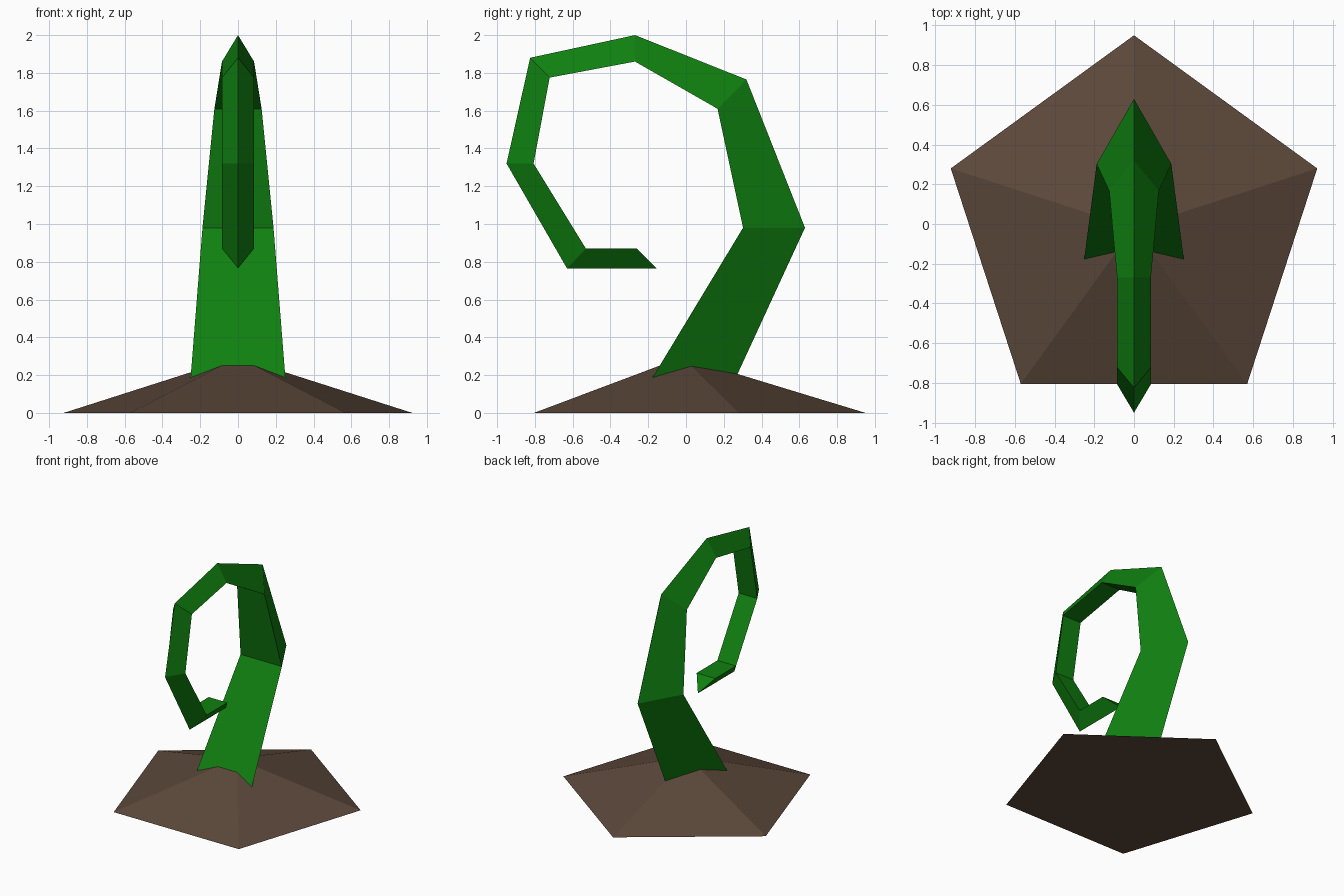
import bpy
import bmesh

if "Cube" in bpy.data.objects:
    bpy.data.objects.remove(bpy.data.objects["Cube"])


def material(name, rgb):
    m = bpy.data.materials.new(name)
    m.diffuse_color = (*rgb, 1.0)
    m.use_nodes = True
    m.node_tree.nodes["Principled BSDF"].inputs["Base Color"].default_value = m.diffuse_color
    return m


def add_object(name, bm, mat):
    bmesh.ops.recalc_face_normals(bm, faces=bm.faces)
    mesh = bpy.data.meshes.new(name)
    bm.to_mesh(mesh)
    bm.free()
    mesh.materials.append(mat)
    obj = bpy.data.objects.new(name, mesh)
    bpy.context.collection.objects.link(obj)
    return obj


green = material("leaf green", (0.005, 0.216, 0.005))
brown = material("soil brown", (0.105, 0.064, 0.042))

# Five-sided soil mound
bpy.ops.mesh.primitive_cone_add(vertices=5, radius1=0.97, radius2=0, depth=0.295,
                                location=(0, -0.02, 0.1475))
mound = bpy.context.object
mound.name = "soil_mound"
mound.data.materials.append(brown)

# Curled vine: triangular sections with a flat inner side and an outer ridge
# (inner y, inner z, half width, ridge y, ridge z)
sections = [
    (-0.278, 0.02, 0.264, 0.187, 0.02),
    (0.302, 0.98, 0.188, 0.63, 0.98),
    (0.167, 1.61, 0.125, 0.32, 1.765),
    (-0.27, 1.86, 0.085, -0.27, 2.0),
    (-0.722, 1.775, 0.085, -0.825, 1.88),
    (-0.807, 1.32, 0.085, -0.95, 1.32),
    (-0.53, 0.87, 0.085, -0.63, 0.765),
    (-0.26, 0.87, 0.085, -0.155, 0.765),
]
bm = bmesh.new()
rings = [[bm.verts.new(p) for p in ((-w, y, z), (w, y, z), (0, ry, rz))]
         for y, z, w, ry, rz in sections]
for a, b in zip(rings, rings[1:]):
    for i in range(3):
        j = (i + 1) % 3
        bm.faces.new((a[i], a[j], b[j], b[i]))
bm.faces.new(rings[0])
bm.faces.new(rings[-1])
add_object("curled_vine", bm, green)
